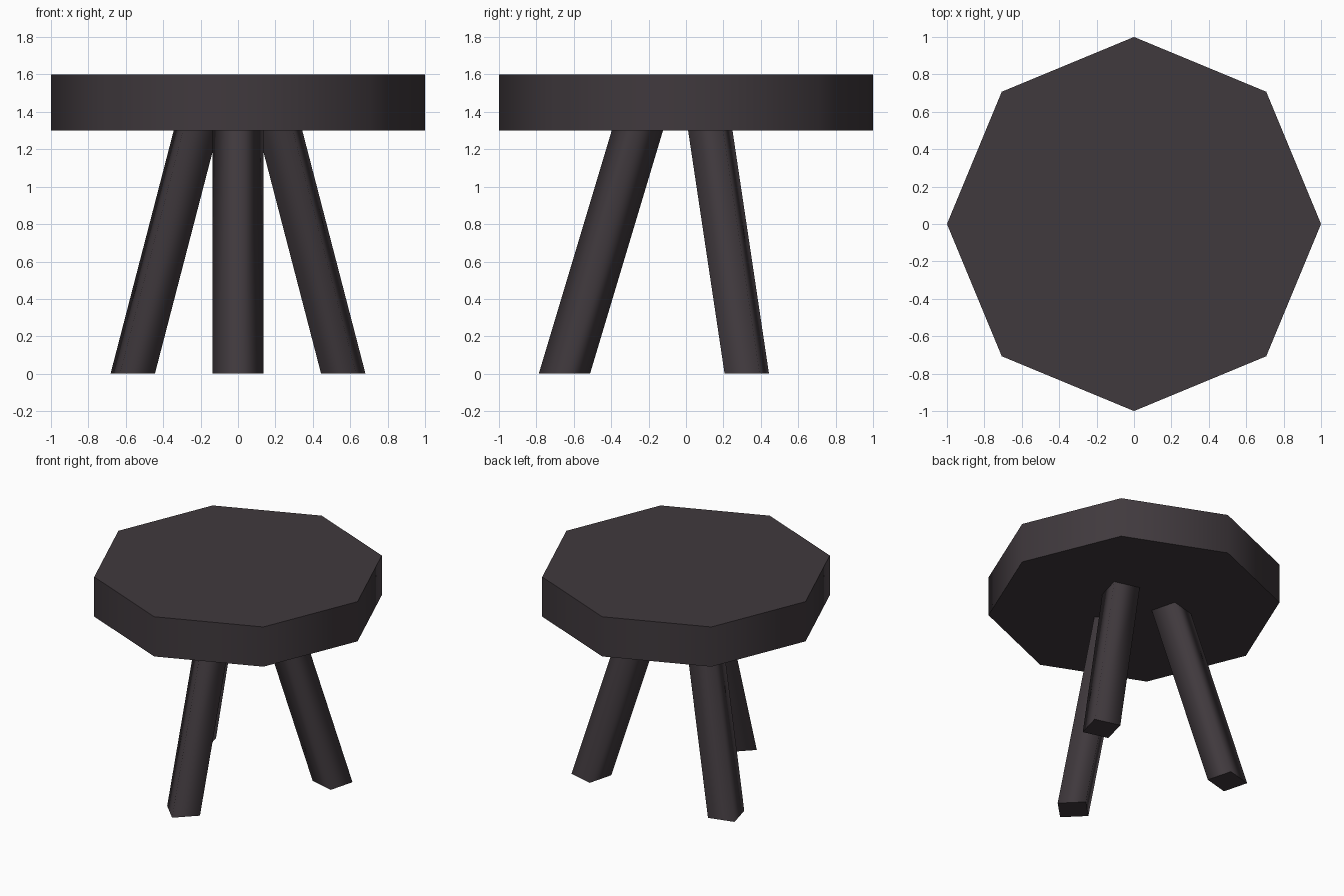
import bpy, bmesh, math

if "Cube" in bpy.data.objects:
    bpy.data.objects.remove(bpy.data.objects["Cube"])

wood = bpy.data.materials.new("dark wood")
wood.diffuse_color = (0.051, 0.041, 0.047, 1)
wood.use_nodes = True
wood.node_tree.nodes["Principled BSDF"].inputs["Base Color"].default_value = wood.diffuse_color


def prism(name, sides, radius, bottom, top, turn):
    """Upright or slanted prism with level ends, smooth sides and sharp rims."""
    bm = bmesh.new()
    rings = []
    for cx, cy, cz in (bottom, top):
        ring = []
        for i in range(sides):
            a = turn + math.tau * i / sides
            ring.append(bm.verts.new((cx + radius * math.cos(a),
                                      cy + radius * math.sin(a), cz)))
        rings.append(ring)
    low, high = rings
    for i in range(sides):
        j = (i + 1) % sides
        bm.faces.new((low[i], low[j], high[j], high[i])).smooth = True
    for cap in (low[::-1], high):
        face = bm.faces.new(cap)
        for edge in face.edges:
            edge.smooth = False
    mesh = bpy.data.meshes.new(name)
    bm.to_mesh(mesh)
    bm.free()
    mesh.materials.append(wood)
    obj = bpy.data.objects.new(name, mesh)
    bpy.context.collection.objects.link(obj)
    return obj


# Octagonal seat slab
prism("seat", 8, 1.0, (0, 0, 1.3), (0, 0, 1.6), 0)

# Three splayed square legs, each with a corner facing outwards
for name, degrees in (("front_leg", -90), ("back_right_leg", 30), ("back_left_leg", 150)):
    a = math.radians(degrees)
    c, s = math.cos(a), math.sin(a)
    prism(name, 4, 0.137, (0.65 * c, 0.65 * s, 0), (0.26 * c, 0.26 * s, 1.3), a)
